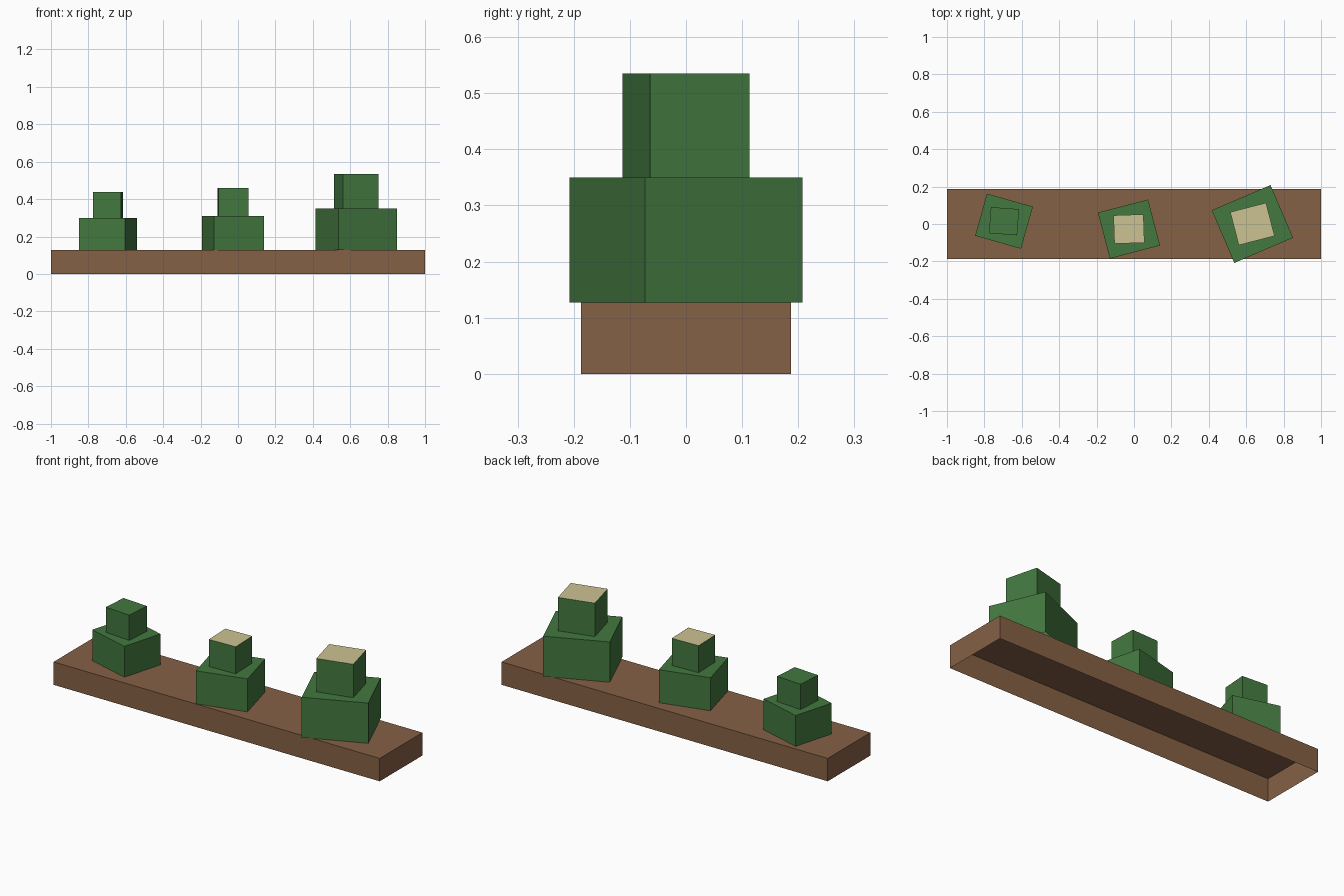
import bpy
import bmesh
from math import radians
from mathutils import Matrix

cube = bpy.data.objects.get("Cube")
if cube:
    bpy.data.objects.remove(cube, do_unlink=True)


def make_material(name, rgb):
    mat = bpy.data.materials.new(name)
    mat.use_nodes = True
    color = (*rgb, 1.0)
    mat.diffuse_color = color
    mat.node_tree.nodes["Principled BSDF"].inputs["Base Color"].default_value = color
    return mat


brown = make_material("brown earth", (0.235, 0.119, 0.06))
green = make_material("leaf green", (0.056, 0.188, 0.05))
cream = make_material("pale cream", (0.60, 0.54, 0.285))


def open_box(name, center, size, z_low, z_high, angle, side_mat, top_mat=None):
    """Box without a bottom face, turned about z, with its own top colour."""
    bm = bmesh.new()
    bmesh.ops.create_cube(bm, size=1)
    bm.normal_update()
    bottom = [f for f in bm.faces if f.normal.z < -0.5]
    bmesh.ops.delete(bm, geom=bottom, context="FACES_ONLY")
    for face in bm.faces:
        face.material_index = int(top_mat is not None and face.normal.z > 0.5)
    bm.transform(Matrix.Diagonal((*size, z_high - z_low, 1)))
    mesh = bpy.data.meshes.new(name)
    bm.to_mesh(mesh)
    bm.free()
    mesh.materials.append(side_mat)
    if top_mat:
        mesh.materials.append(top_mat)
    obj = bpy.data.objects.new(name, mesh)
    obj.location = (*center, (z_low + z_high) / 2)
    obj.rotation_euler.z = radians(angle)
    bpy.context.collection.objects.link(obj)
    return obj


# Planter bed, hollow underneath
BED_TOP = 0.127
open_box("planter_bed", (0, 0), (2, 0.374), 0, BED_TOP, 0, brown)

# Bushes: centre, then size, top height and turn of each tier, then cap colour
bushes = {
    "right_bush": ((-0.695, 0.015), ((0.255, 0.234), 0.298, -15.8),
                   ((0.151, 0.14), 0.438, -4.2), None),
    "middle_bush": ((-0.027, -0.027), ((0.277, 0.254), 0.31, 14.6),
                    ((0.161, 0.152), 0.46, 2), cream),
    "left_bush": ((0.633, 0), ((0.342, 0.306), 0.35, 23.2),
                  ((0.198, 0.183), 0.535, 14.5), cream),
}
for name, (center, lower, upper, cap) in bushes.items():
    z = BED_TOP
    for tier, (size, top, angle), top_mat in (("lower", lower, None), ("upper", upper, cap)):
        open_box(f"{name}_{tier}", center, size, z, top, angle, green, top_mat)
        z = top
